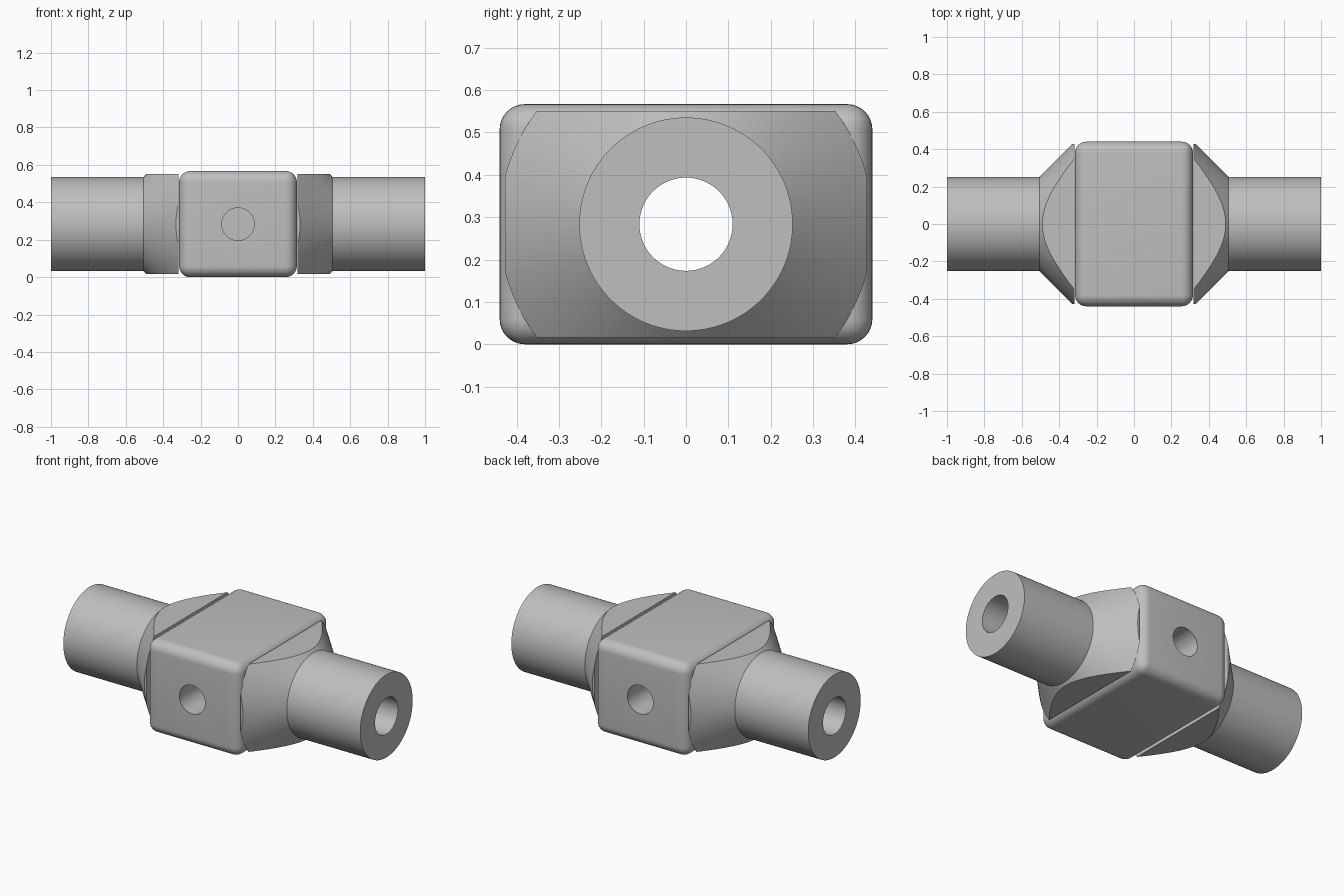
import bpy, bmesh, math
from mathutils import Matrix, Vector

if "Cube" in bpy.data.objects:
    bpy.data.objects.remove(bpy.data.objects["Cube"], do_unlink=True)

MID = 0.2835          # height of the bore axis
BORE = 0.11
SEGMENTS = 96

steel = bpy.data.materials.new("plain_grey")
steel.use_nodes = True
grey = (0.52, 0.52, 0.52, 1)
steel.diffuse_color = grey
steel.node_tree.nodes["Principled BSDF"].inputs["Base Color"].default_value = grey


def make_object(name, bm):
    bmesh.ops.recalc_face_normals(bm, faces=bm.faces)
    mesh = bpy.data.meshes.new(name)
    bm.to_mesh(mesh)
    bm.free()
    mesh.materials.append(steel)
    obj = bpy.data.objects.new(name, mesh)
    bpy.context.collection.objects.link(obj)
    return obj


def block(name, size, centre):
    bm = bmesh.new()
    bmesh.ops.create_cube(bm, size=1)
    bmesh.ops.scale(bm, vec=size, verts=bm.verts)
    bmesh.ops.translate(bm, vec=centre, verts=bm.verts)
    return make_object(name, bm)


def rod(name, radius, length, axis, centre):
    bm = bmesh.new()
    turn = Vector((0, 0, 1)).rotation_difference(Vector(axis)).to_matrix().to_4x4()
    bmesh.ops.create_cone(bm, cap_ends=True, segments=SEGMENTS, radius1=radius,
                          radius2=radius, depth=length,
                          matrix=Matrix.Translation(centre) @ turn)
    return make_object(name, bm)


def lathe(name, profile):
    """Revolve a closed (x, radius) profile about the bore axis."""
    bm = bmesh.new()
    rings = []
    for i in range(SEGMENTS):
        a = math.tau * i / SEGMENTS
        rings.append([bm.verts.new((x, r * math.cos(a), MID + r * math.sin(a)))
                      for x, r in profile])
    n = len(profile)
    for i, ring in enumerate(rings):
        after = rings[(i + 1) % SEGMENTS]
        for j in range(n):
            k = (j + 1) % n
            bm.faces.new((ring[j], ring[k], after[k], after[j]))
    return make_object(name, bm)


def apply(obj, mod):
    bpy.context.view_layer.objects.active = obj
    bpy.ops.object.modifier_apply(modifier=mod.name)


def cut(obj, cutter, operation):
    mod = obj.modifiers.new("cut", 'BOOLEAN')
    mod.operation = operation
    mod.solver = 'EXACT'
    mod.object = cutter
    apply(obj, mod)
    bpy.data.objects.remove(cutter, do_unlink=True)


def smooth(obj):
    bpy.ops.object.select_all(action='DESELECT')
    obj.select_set(True)
    bpy.context.view_layer.objects.active = obj
    bpy.ops.object.shade_smooth_by_angle(angle=math.radians(20))


# Rounded central block with a through bore and a blind hole on each long face
body = block("central_block", (0.63, 0.88, 2 * MID), (0, 0, MID))
bevel = body.modifiers.new("round", 'BEVEL')
bevel.width = 0.06
bevel.segments = 8
apply(body, bevel)
cut(body, rod("bore_cutter", BORE, 1.0, (1, 0, 0), (0, 0, MID)), 'DIFFERENCE')
for side in (-1, 1):
    cut(body, rod("pin_cutter", 0.087, 0.4, (0, 1, 0), (0, side * 0.4, MID)),
        'DIFFERENCE')
smooth(body)

# Hollow tube with a conical flare, its flare trimmed flat on four sides
tube = lathe("left_tube", [(0.317, BORE), (0.317, 0.442), (0.505, 0.252),
                           (1.0, 0.252), (1.0, BORE)])
cut(tube, block("trim", (1.2, 0.854, 0.534), (0.8, 0, MID)), 'INTERSECT')
smooth(tube)

# Matching tube on the other end
other = tube.copy()
other.data = tube.data.copy()
other.name = "right_tube"
other.rotation_euler.z = math.pi
bpy.context.collection.objects.link(other)
